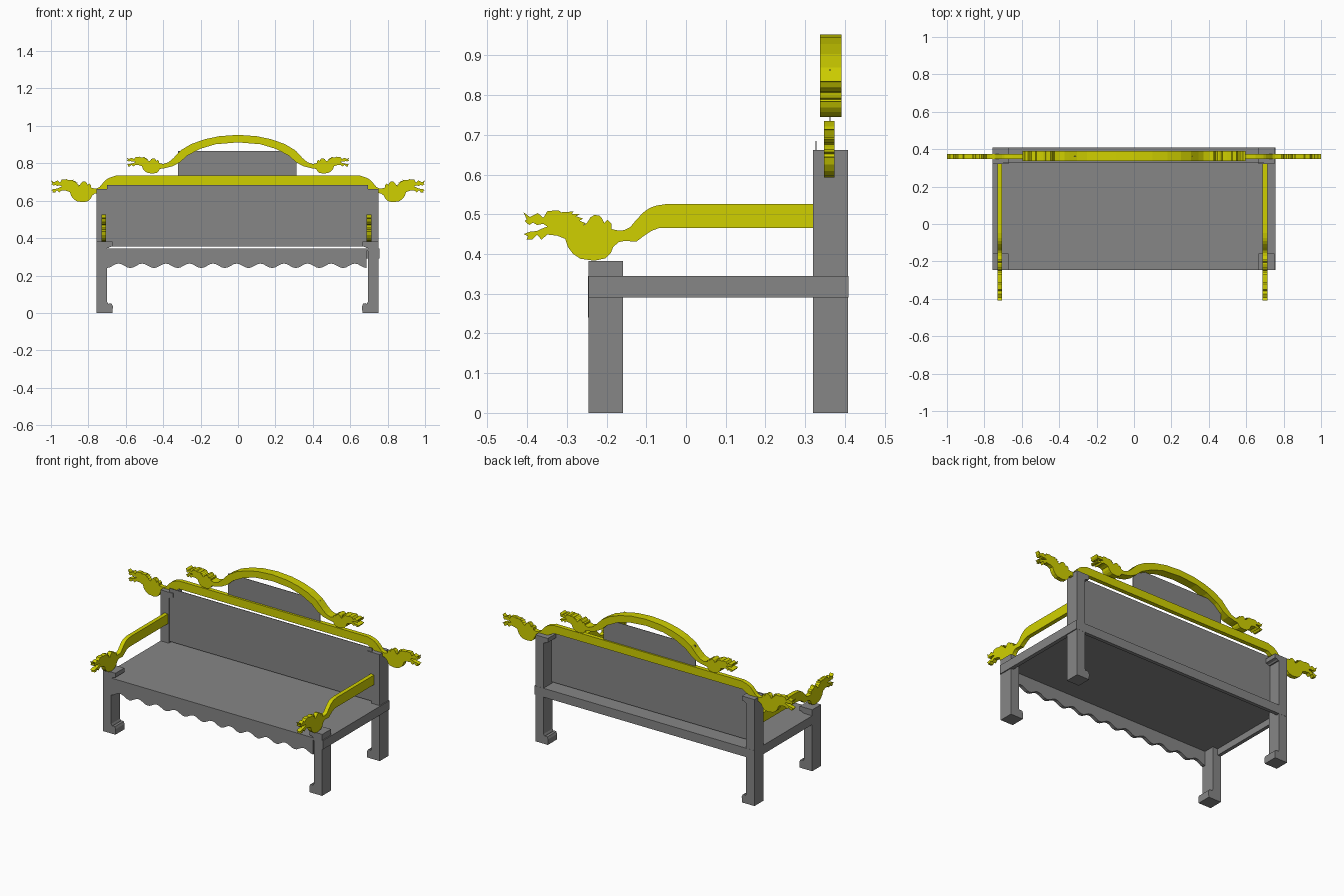
import bpy, bmesh, math

if "Cube" in bpy.data.objects:
    bpy.data.objects.remove(bpy.data.objects["Cube"])

gold = bpy.data.materials.new("gold_yellow")
gold.diffuse_color = (0.63, 0.63, 0.0, 1)
gold.use_nodes = True
gold.node_tree.nodes["Principled BSDF"].inputs["Base Color"].default_value = gold.diffuse_color
dark = bpy.data.materials.new("dark_grey")
dark.diffuse_color = (0.24, 0.24, 0.24, 1)
dark.use_nodes = True
dark.node_tree.nodes["Principled BSDF"].inputs["Base Color"].default_value = dark.diffuse_color


def prism(name, pts, axis, lo, hi, mat=dark):
    """Extrude a 2D (horizontal, z) outline along axis x or y from lo to hi."""
    bm = bmesh.new()
    put = (lambda a, b: (lo, a, b)) if axis == 'x' else (lambda a, b: (a, lo, b))
    face = bm.faces.new([bm.verts.new(put(a, b)) for a, b in pts])
    ext = bmesh.ops.extrude_face_region(bm, geom=[face])['geom']
    d = hi - lo
    bmesh.ops.translate(bm, verts=[v for v in ext if isinstance(v, bmesh.types.BMVert)],
                        vec=(d, 0, 0) if axis == 'x' else (0, d, 0))
    bmesh.ops.recalc_face_normals(bm, faces=bm.faces)
    bmesh.ops.triangulate(bm, faces=[f for f in bm.faces if len(f.verts) > 4])
    me = bpy.data.meshes.new(name)
    bm.to_mesh(me)
    bm.free()
    ob = bpy.data.objects.new(name, me)
    bpy.context.collection.objects.link(ob)
    me.materials.append(mat)
    return ob


def box(name, x0, x1, y0, y1, z0, z1):
    return prism(name, [(x0, z0), (x1, z0), (x1, z1), (x0, z1)], 'y', y0, y1)


def flip(pts):
    return [(-a, b) for a, b in reversed(pts)]


# Carved beast head in profile, facing left: crown, snout, open mouth, jaw, throat
# (thousandths of a unit; origin at snout tip column, z above chest bottom)
HEAD = [(221, 80), (221, 93), (211, 103), (203, 95), (198, 106), (190, 114), (178, 115),
        (168, 109), (163, 100), (157, 92), (148, 89), (157, 94), (141, 101), (150, 106),
        (132, 112), (143, 118), (122, 118), (126, 124), (95, 122), (88, 127), (60, 125),
        (50, 108), (36, 120), (16, 110), (0, 122), (8, 104), (3, 100), (14, 90), (24, 96),
        (34, 90), (50, 93), (60, 86), (44, 80), (34, 75), (16, 73), (0, 67), (11, 62),
        (8, 54), (22, 53), (34, 66), (45, 53), (60, 66), (85, 63), (105, 55), (112, 34),
        (125, 17), (143, 5), (178, 0), (206, 6), (220, 20), (226, 35)]
HEAD = [(a / 1000, b / 1000) for a, b in HEAD]

# S-shaped neck that joins a head to a straight rail
NECK_TOP = [(.362, .143), (.335, .139), (.318, .133), (.302, .122), (.284, .103),
            (.268, .084), (.254, .077), (.238, .076)]
NECK_LOW = [(.24, .047), (.255, .050), (.284, .048), (.302, .062), (.322, .075),
            (.340, .082), (.362, .083)]


def head(x, z, s, pts, sz=None):
    return [(x + a * s, z + b * (sz or s)) for a, b in pts]


# Seat board on an open frame of rails
box("seat", -.757, .755, -.246, .409, .33, .345)
box("left_seat_rail", -.757, -.735, -.246, .409, .29, .33)
box("right_seat_rail", .733, .757, -.246, .409, .29, .345)
box("back_seat_rail", -.735, .733, .387, .409, .29, .33)

# Scalloped front apron, flush with the seat edge
n, w, k = 11, 1.39, 8
scallops = []
for i in range(n * k + 1):
    t = i / (n * k)
    scallops.append((-.702 + w * t, .252 - .012 * math.cos(2 * math.pi * n * t)))
prism("front_apron", scallops + [(.688, .345), (-.702, .345)], 'y', -.2465, -.226)

# Legs: hooked foot at the bottom, bracket block at the top
for side, s in (("left", -1), ("right", 1)):
    for part, y0, y1, top in (("front_leg", -.246, -.159, .382), ("back_post", .32, .408, .662)):
        p = [(.754, 0), (.668, 0), (.666, .035), (.672, .049), (.684, .052),
             (.691, .048), (.697, .06), (.697, top - .036), (.690, top - .036),
             (.684, top - .03), (.668, top - .026), (.668, top), (.754, top)]
        prism(f"{side}_{part}", [(s * a - .003, b) for a, b in p], 'y', y0, y1)

# Back panel and crest panel
box("back_panel", -.70, .694, .326, .329, .355, .685)
box("crest_panel", -.32, .313, .361, .364, .73, .865)

# Armrests ending in heads that face the front
arm = head(-.409, .383, 1, NECK_TOP + HEAD + NECK_LOW)
arm = arm + [(.325, .466), (.325, .526)]
prism("left_armrest", arm, 'x', -.730, -.705, gold)
prism("right_armrest", arm, 'x', .688, .713, gold)

# Top rail with a head at each end
half = head(-1, .592, .97, NECK_TOP + HEAD + NECK_LOW)
half[-1] = (half[-1][0], .685)
half[0] = (half[0][0], .735)
prism("top_rail", half + flip(half), 'y', .348, .374, gold)

# Arched crest rail with smaller heads
outer = [(0, .952), (-.1, .945), (-.18, .928), (-.25, .903), (-.305, .870), (-.345, .828),
         (-.372, .805), (-.40, .796)]
inner = [(-.39, .774), (-.35, .784), (-.31, .806), (-.27, .842), (-.2, .878), (-.12, .902),
         (0, .912)]
crest = outer + head(-.595, .745, .78, HEAD, .71) + inner
prism("crest_arch", crest + flip(crest)[1:-1], 'y', .337, .391, gold)
